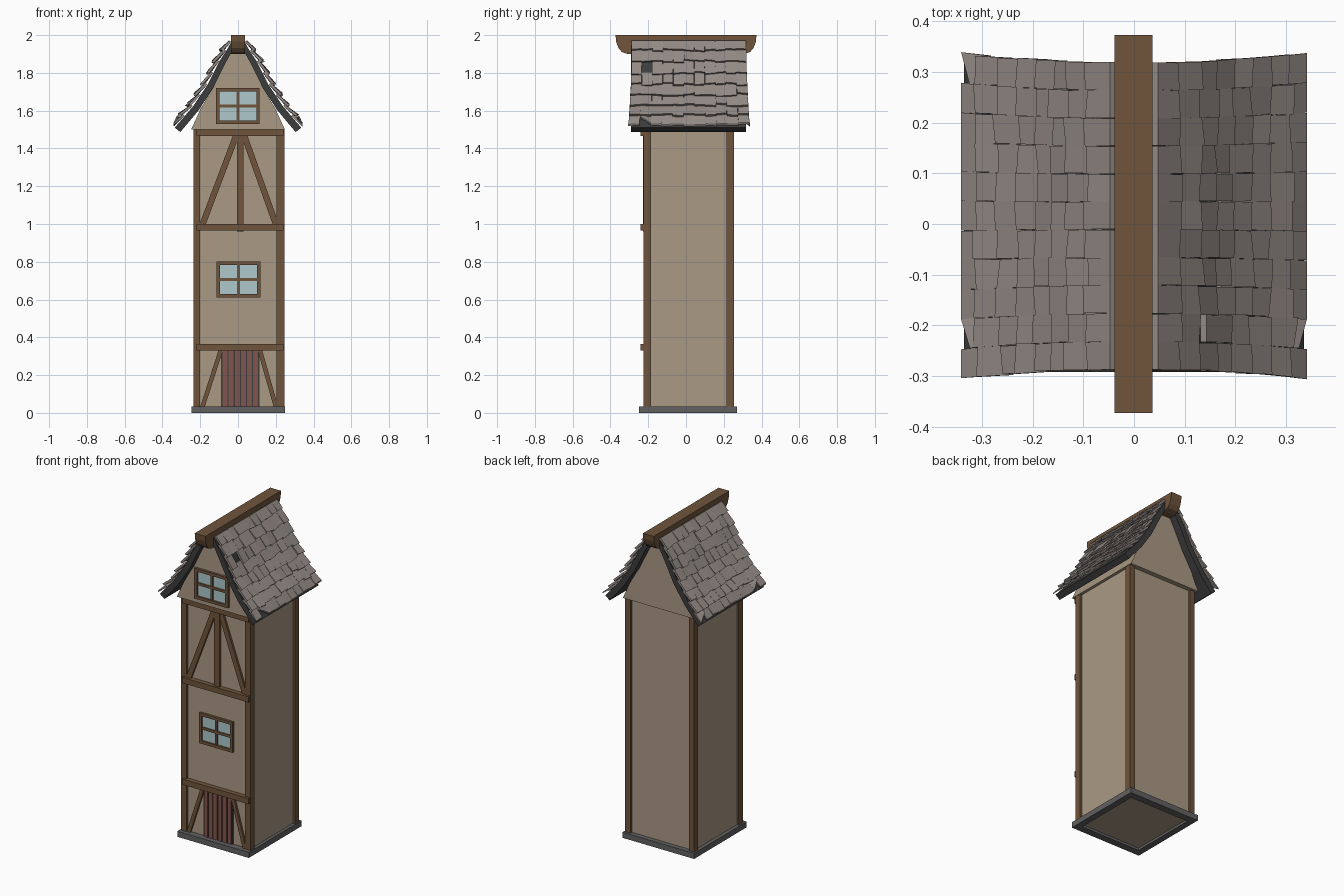
import bpy, bmesh, random
from mathutils import Vector

if "Cube" in bpy.data.objects:
    bpy.data.objects.remove(bpy.data.objects["Cube"])

random.seed(4)


def material(name, r, g, b):
    m = bpy.data.materials.new(name)
    m.diffuse_color = (r, g, b, 1)
    m.use_nodes = True
    m.node_tree.nodes["Principled BSDF"].inputs["Base Color"].default_value = m.diffuse_color
    return m


PLASTER = material("plaster", .40, .32, .23)
WOOD = material("wood", .16, .09, .045)
STONE = material("stone", .12, .12, .12)
DARK = material("roof_underlay", .045, .045, .045)
SHINGLE = material("shingle", .30, .26, .24)
GLASS = material("glass", .42, .58, .60)
DOOR = material("door_paint", .22, .09, .075)


def finish(name, bm, mat):
    bmesh.ops.recalc_face_normals(bm, faces=bm.faces)
    me = bpy.data.meshes.new(name)
    bm.to_mesh(me)
    bm.free()
    me.materials.append(mat)
    ob = bpy.data.objects.new(name, me)
    bpy.context.collection.objects.link(ob)
    return ob


def add_prism(bm, lo, hi):
    """Join two matching outlines into a closed solid."""
    a = [bm.verts.new(p) for p in lo]
    b = [bm.verts.new(p) for p in hi]
    n = len(a)
    bm.faces.new(a)
    bm.faces.new(b[::-1])
    for i in range(n):
        j = (i + 1) % n
        bm.faces.new((a[i], b[i], b[j], a[j]))


def boxes(name, mat, *spans):
    """One object from boxes given as (x0, x1, y0, y1, z0, z1)."""
    bm = bmesh.new()
    for x0, x1, y0, y1, z0, z1 in spans:
        ring = [(x0, y0), (x1, y0), (x1, y1), (x0, y1)]
        add_prism(bm, [(x, y, z0) for x, y in ring], [(x, y, z1) for x, y in ring])
    return finish(name, bm, mat)


def front_prism(name, mat, pts, y0, y1):
    bm = bmesh.new()
    add_prism(bm, [(x, y0, z) for x, z in pts], [(x, y1, z) for x, z in pts])
    return finish(name, bm, mat)


# Stone plinth ring and plaster tower
boxes("plinth", STONE,
      (-.245, .25, -.25, -.205, 0, .035), (-.245, .25, .225, .27, 0, .035),
      (-.245, -.205, -.205, .225, 0, .035), (.21, .25, -.205, .225, 0, .035))
boxes("tower_walls", PLASTER, (-.222, .23, -.21, .24, .015, 1.5))

# Corner posts
for sx, (x0, x1) in (("left", (-.235, -.2)), ("right", (.205, .245))):
    for sy, (y0, y1) in (("front", (-.225, -.185)), ("back", (.215, .255))):
        boxes(f"{sy}_{sx}_post", WOOD, (x0, x1, y0, y1, .03, 1.5))

# Front beams and central stud
for name, z in (("lower_beam", .33), ("middle_beam", .965), ("upper_beam", 1.465)):
    boxes(name, WOOD, (-.22, .24, -.24, -.19, z, z + .035))
boxes("center_stud", WOOD, (-.005, .03, -.228, -.2, .96, 1.47))

# Diagonal braces: foot x, foot z, head x, head z, width measured in x
for name, fx, fz, hx, hz, w in (("upper_left_brace", -.187, 1.0, -.01, 1.468, .034),
                                ("upper_right_brace", .2, 1.0, .033, 1.468, .034),
                                ("lower_left_brace", -.187, .035, -.09, .335, .024),
                                ("lower_right_brace", .2, .035, .115, .335, .024)):
    w /= 2
    front_prism(name, WOOD, [(fx - w, fz), (fx + w, fz), (hx + w, hz), (hx - w, hz)],
                -.223, -.2)

# Plank door on a dark backing
boxes("door_backing", DARK, (-.09, .115, -.214, -.2, .035, .335))
step = .195 / 6
boxes("door_planks", DOOR, *[(-.085 + i * step + .003, -.085 + (i + 1) * step - .003,
                              -.221, -.205, .035, .332) for i in range(6)])


def window(name, cx, cz, w, h, y):
    f, x0, x1, z0, z1 = .018, cx - w / 2, cx + w / 2, cz - h / 2, cz + h / 2
    boxes(name + "_glass", GLASS, (x0 + .01, x1 - .01, y - .004, y + .01, z0 + .01, z1 - .01))
    boxes(name + "_frame", WOOD,
          (x0, x1, y - .015, y + .01, z0, z0 + f), (x0, x1, y - .015, y + .01, z1 - f, z1),
          (x0, x0 + f, y - .015, y + .01, z0 + f, z1 - f),
          (x1 - f, x1, y - .015, y + .01, z0 + f, z1 - f),
          (cx - .008, cx + .008, y - .011, y + .01, z0 + f, z1 - f),
          (x0 + f, x1 - f, y - .011, y + .01, cz - .008, cz + .008))


window("tower_window", .003, .707, .232, .19, -.21)
window("gable_window", -.001, 1.625, .232, .19, -.25)

# Gable block filling the roof
half = [(.248, 1.5), (.198, 1.61), (.127, 1.73), (.065, 1.86), (.03, 1.92)]
front_prism("gable", PLASTER, half + [(-x, z) for x, z in half[::-1]], -.25, .27)

# Roof slopes: upper and lower edge of the curved dark underlay
TOP = [(.035, 1.965), (.06, 1.92), (.1, 1.86), (.16, 1.74), (.24, 1.62), (.335, 1.51)]
LOW = [(.02, 1.94), (.04, 1.9), (.07, 1.845), (.134, 1.715), (.21, 1.6), (.305, 1.487)]
PATH = [Vector(p) for p in TOP]
LENGTH = sum((b - a).length for a, b in zip(PATH, PATH[1:]))


def on_slope(s):
    """Point and outward normal at distance s down the slope."""
    s = max(s, 0)
    for a, b in zip(PATH, PATH[1:]):
        d = (b - a).length
        if s <= d or b is PATH[-1]:
            t = (b - a) / d
            return a + t * s, Vector((-t.y, t.x))
        s -= d


ROWS, COLS = 8, 11
PITCH = LENGTH / ROWS
MISSING = {(1, 2, 1)}                                     # side, row, column
CHIPPED = {(-1, 7, 1), (-1, 7, 10), (1, 7, 1)}
for side, label in ((1, "right"), (-1, "left")):
    front_prism(f"{label}_roof_underlay", DARK,
                [(side * x, z) for x, z in TOP + LOW[::-1]], -.292, .318)

    # Overlapping shingles, each a jittered slab lifted at its lower end
    bm = bmesh.new()
    for r in range(ROWS):
        for c in range(COLS):
            if (side, r, c) in MISSING:
                continue
            lift = random.uniform(.014, .022)
            slip = random.uniform(-.007, .007)
            lower, upper = [], []
            for edge, end in ((0, 0), (1, 0), (1, 1), (0, 1)):   # end 1 = lower end
                s = (r + 1) * PITCH + slip if end else (r - .2) * PITCH
                if end:
                    s += random.uniform(-.004, .004)
                    if edge == 0 and (side, r, c) in CHIPPED:
                        s -= .05
                s = min(s, LENGTH + .004)
                p, n = on_slope(s)
                h = (lift + random.uniform(-.003, .003)) if end else .001
                t = max(s, 0) / LENGTH
                spread = .303 + .018 * t * t
                y = .016 + spread * (2 * (c + edge) / COLS - 1)
                y += random.uniform(-.0015, .0015)
                for out, k in ((lower, h), (upper, h + .013)):
                    q = p + n * k
                    out.append((side * min(q.x, .341), y, q.y))
            add_prism(bm, lower, upper)
    finish(f"{label}_roof_shingles", bm, SHINGLE)

# Ridge beam with curved ends
end = [(.373, 2.0), (.37, 1.965), (.358, 1.932), (.34, 1.911), (.31, 1.9)]
outline = end + [(-y, z) for y, z in end[::-1]]
bm = bmesh.new()
add_prism(bm, [(-.038, y, z) for y, z in outline], [(.036, y, z) for y, z in outline])
finish("ridge_beam", bm, WOOD)
